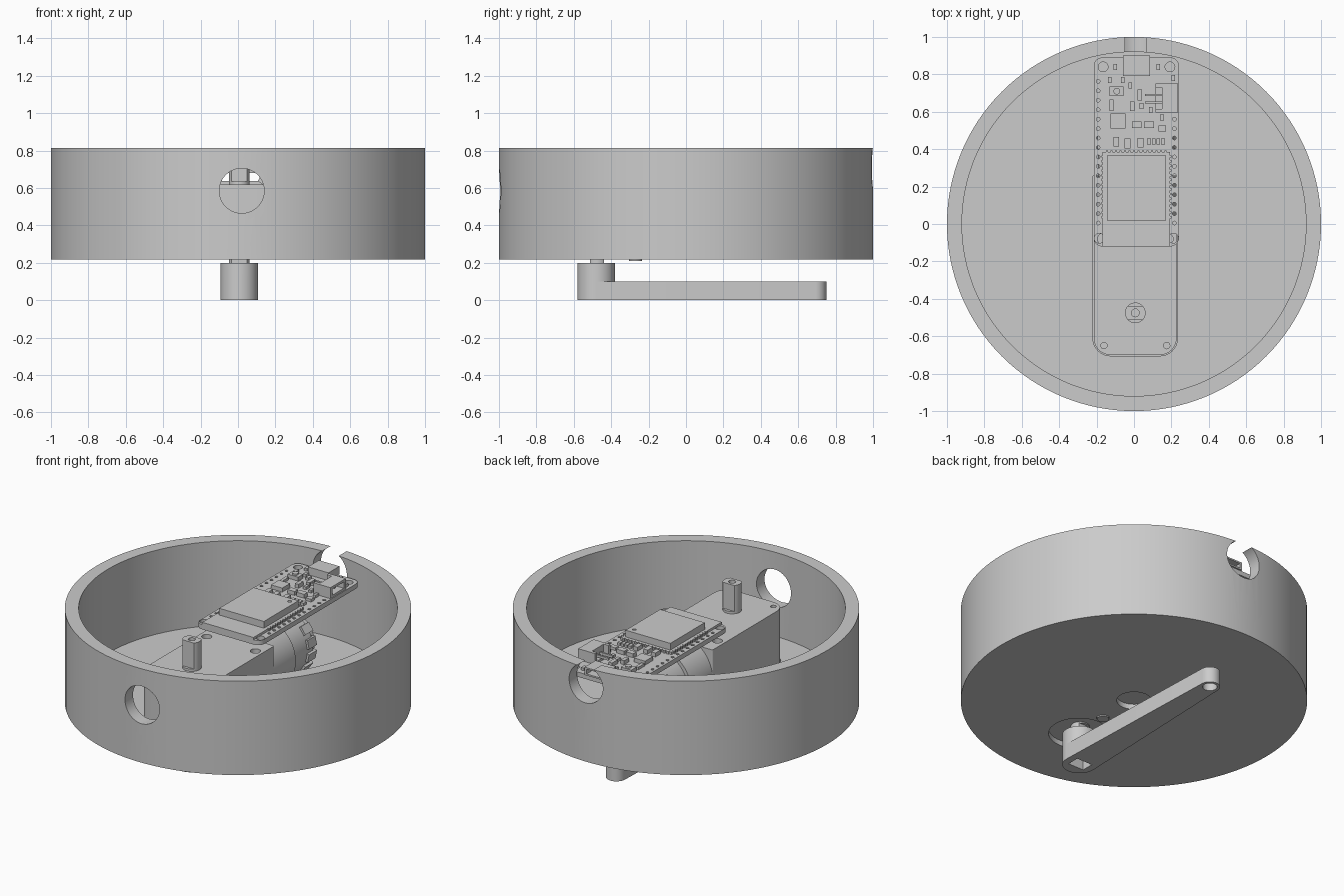
import bpy, bmesh, math
from mathutils import Matrix, Vector

cube = bpy.data.objects.get("Cube")
if cube:
    bpy.data.objects.remove(cube)

grey = bpy.data.materials.new("plain_grey")
grey.use_nodes = True
grey.diffuse_color = (0.6, 0.6, 0.6, 1)
bsdf = next(n for n in grey.node_tree.nodes if n.type == 'BSDF_PRINCIPLED')
bsdf.inputs["Base Color"].default_value = (0.6, 0.6, 0.6, 1)
CX = 0.007  # centre line of the drive unit


def add_box(bm, x, y, z):
    """Box from three (low, high) ranges."""
    mid = Vector([(a + b) / 2 for a, b in (x, y, z)])
    size = [b - a for a, b in (x, y, z)] + [1]
    bmesh.ops.create_cube(bm, size=1, matrix=Matrix.Translation(mid) @ Matrix.Diagonal(size))


def add_cyl(bm, r, start, end, axis='Z', seg=32):
    """Cylinder from start point along an axis to a given coordinate."""
    i = 'XYZ'.index(axis)
    mid = Vector(start)
    depth = abs(end - mid[i])
    mid[i] = (mid[i] + end) / 2
    rot = Matrix.Rotation(math.pi / 2, 4, 'X') if axis == 'Y' else Matrix()
    bmesh.ops.create_cone(bm, cap_ends=True, segments=seg, radius1=r, radius2=r,
                          depth=depth, matrix=Matrix.Translation(mid) @ rot)


def add_prism(bm, outline, z0, z1):
    """Extrude a flat outline upwards."""
    face = bm.faces.new([bm.verts.new((x, y, z0)) for x, y in outline])
    top = bmesh.ops.extrude_face_region(bm, geom=[face])['geom']
    bmesh.ops.translate(bm, verts=[v for v in top if isinstance(v, bmesh.types.BMVert)],
                        vec=(0, 0, z1 - z0))
    bmesh.ops.recalc_face_normals(bm, faces=bm.faces)


def arc(cx, cy, r, a0, a1, n=8):
    return [(cx + r * math.cos(math.radians(a0 + (a1 - a0) * i / n)),
             cy + r * math.sin(math.radians(a0 + (a1 - a0) * i / n))) for i in range(n + 1)]


def rounded(x0, x1, y0, y1, r_front, r_back):
    return (arc(x0 + r_front, y0 + r_front, r_front, 180, 270)
            + arc(x1 - r_front, y0 + r_front, r_front, 270, 360)
            + arc(x1 - r_back, y1 - r_back, r_back, 0, 90)
            + arc(x0 + r_back, y1 - r_back, r_back, 90, 180))


def make(name, build):
    bm = bmesh.new()
    build(bm)
    mesh = bpy.data.meshes.new(name)
    bm.to_mesh(mesh)
    bm.free()
    mesh.materials.append(grey)
    ob = bpy.data.objects.new(name, mesh)
    bpy.context.collection.objects.link(ob)
    return ob


def carve(ob, build, operation='DIFFERENCE'):
    """Boolean with a temporary cutter, baked into the mesh."""
    cutter = make("cutter", build)
    cutter.hide_render = True
    mod = ob.modifiers.new("carve", 'BOOLEAN')
    mod.object, mod.operation, mod.solver = cutter, operation, 'EXACT'
    graph = bpy.context.evaluated_depsgraph_get()
    baked = bpy.data.meshes.new_from_object(ob.evaluated_get(graph))
    ob.modifiers.clear()
    ob.data = baked
    bpy.data.objects.remove(cutter)


# Round open housing with a shallow floor pocket for the gearbox
housing = make("housing", lambda bm: add_cyl(bm, 1, (0, 0, 0.217), 0.815, seg=128))
carve(housing, lambda bm: add_cyl(bm, 0.92, (0, 0, 0.28), 0.9, seg=128))
carve(housing, lambda bm: add_prism(
    bm, rounded(-0.22, 0.233, -0.705, 0.26, 0.095, 0.01), 0.25, 0.4))


def housing_holes(bm):
    add_cyl(bm, 0.12, (0.02, -1.1, 0.585), -0.8, 'Y', 48)
    add_cyl(bm, 0.12, (0.01, 0.8, 0.71), 1.1, 'Y', 48)
    add_cyl(bm, 0.175, (0, -0.495, 0.1), 0.3, seg=48)
    add_cyl(bm, 0.1, (0, 0, 0.1), 0.3, seg=48)
    add_cyl(bm, 0.038, (CX, -0.27, 0.1), 0.3, seg=24)


carve(housing, housing_holes)

# Gearbox with screw holes
gearbox = make("gearbox", lambda bm: add_prism(
    bm, rounded(-0.215, 0.228, -0.7, 0.04, 0.09, 0.01), 0.252, 0.62))


def gearbox_holes(bm):
    for side in (-1, 1):
        add_cyl(bm, 0.017, (CX + side * 0.168, -0.65, 0.5), 0.7, seg=16)
        add_cyl(bm, 0.03, (CX + side * 0.172, -0.08, 0.55), 0.7, seg=20)


carve(gearbox, gearbox_holes)
make("locating_peg", lambda bm: add_cyl(bm, 0.035, (CX, -0.27, 0.211), 0.26))

# Motor can, flattened above and below
for name, r, y0, y1, low, high in (("motor_collar", 0.222, 0.03, 0.255, 0.252, 0.637),
                                   ("motor_can", 0.2, 0.25, 0.46, 0.285, 0.62),
                                   ("motor_end_cap", 0.17, 0.46, 0.52, 0.285, 0.6)):
    part = make(name, lambda bm: add_cyl(bm, r, (CX, y0, 0.44), y1, 'Y', 48))
    carve(part, lambda bm: add_box(bm, (-0.5, 0.5), (0, 0.8), (low, high)), 'INTERSECT')


def cap_ribs(bm):
    for base in (0, 180):
        for angle in (-36, -12, 12, 36):
            spin = Matrix.Rotation(math.radians(base + angle), 4, 'Y')
            place = Matrix.Translation((CX, 0.44, 0.44)) @ spin @ Matrix.Translation((0.198, 0, 0))
            bmesh.ops.create_cube(bm, size=1, matrix=place @ Matrix.Diagonal((0.03, 0.08, 0.055, 1)))


make("motor_cap_ribs", cap_ribs)

# Output shaft with two flats along each end
shaft = make("drive_shaft", lambda bm: add_cyl(bm, 0.055, (CX, -0.475, 0.1), 0.8))


def shaft_cuts(bm):
    for z in ((0, 0.245), (0.635, 0.9)):
        add_box(bm, (-0.1, 0.1), (-0.6, -0.512), z)
        add_box(bm, (-0.1, 0.1), (-0.438, -0.35), z)
    for z in (0.05, 0.7):
        add_cyl(bm, 0.021, (CX, -0.475, z), z + 0.15, seg=20)


carve(shaft, shaft_cuts)

# Tapered crank arm with raised hub
arm = make("crank_arm", lambda bm: add_prism(
    bm, arc(CX, -0.48, 0.1, 177, 363, 24) + arc(CX, 0.69, 0.06, 3, 177, 16), 0, 0.1))
carve(arm, lambda bm: add_cyl(bm, 0.1, (CX, -0.48, 0), 0.2, seg=48), 'UNION')


def arm_holes(bm):
    add_box(bm, (CX - 0.055, CX + 0.055), (-0.514, -0.436), (-0.1, 0.3))
    add_cyl(bm, 0.042, (CX, 0.69, -0.1), 0.07)


carve(arm, arm_holes)

# Circuit board with edge and corner holes
TOP = 0.71
board = make("circuit_board", lambda bm: add_prism(
    bm, rounded(-0.215, 0.24, -0.12, 0.89, 0.045, 0.045), 0.68, TOP))


def board_holes(bm):
    for x, count in ((-0.192, 16), (0.216, 12)):
        for k in range(count):
            add_cyl(bm, 0.01, (x, 0.005 + k * 0.0505, 0.6), 0.8, seg=10)
    for x, y in ((-0.165, 0.84), (0.192, 0.84), (-0.186, -0.076), (0.211, -0.076)):
        add_cyl(bm, 0.026, (x, y, 0.6), 0.8, seg=20)


carve(board, board_holes)

# Radio module: carrier, shield with marker dimple, solder teeth
make("radio_carrier", lambda bm: add_box(bm, (-0.168, 0.193), (-0.12, 0.385), (TOP, 0.725)))
shield = make("radio_shield", lambda bm: add_box(bm, (-0.145, 0.17), (0.018, 0.365), (0.725, 0.768)))
carve(shield, lambda bm: add_cyl(bm, 0.012, (0.133, 0.33, 0.763), 0.8, seg=16))


def solder_teeth(bm):
    for k in range(14):
        y = 0.03 + k * 0.025
        for x in (-0.168, 0.193):
            add_box(bm, (x - 0.007, x + 0.007), (y, y + 0.012), (TOP, 0.727))
        x = -0.15 + k * 0.024
        add_box(bm, (x, x + 0.012), (0.38, 0.392), (TOP, 0.727))


make("solder_teeth", solder_teeth)

# Cable socket facing the rear notch
socket = make("cable_socket", lambda bm: add_box(bm, (-0.06, 0.085), (0.79, 0.9), (TOP, 0.76)))
carve(socket, lambda bm: add_box(bm, (-0.045, 0.07), (0.83, 1), (0.72, 0.75)))

# Battery connector, open at both ends
battery = make("battery_connector", lambda bm: add_box(bm, (0.115, 0.235), (0.595, 0.75), (TOP, 0.78)))


def battery_slots(bm):
    add_box(bm, (0.05, 0.15), (0.615, 0.73), (0.725, 0.9))
    add_box(bm, (0.16, 0.26), (0.615, 0.73), (0.725, 0.765))


carve(battery, battery_slots)


def battery_pins(bm):
    for y in (0.65, 0.69):
        add_box(bm, (0.06, 0.2), (y - 0.006, y + 0.006), (0.73, 0.745))


make("battery_pins", battery_pins)


# Small chips: x, y, width, depth
def chips(bm):
    for x, y, w, d in ((-0.085, 0.55, 0.08, 0.08), (0.015, 0.53, 0.05, 0.035),
                       (0.08, 0.53, 0.055, 0.035), (0.03, 0.69, 0.025, 0.06),
                       (-0.01, 0.63, 0.025, 0.05), (-0.095, 0.44, 0.03, 0.05),
                       (-0.035, 0.43, 0.03, 0.055), (0.035, 0.435, 0.03, 0.05)):
        add_box(bm, (x - w / 2, x + w / 2), (y - d / 2, y + d / 2), (TOP, 0.735))


make("chips", chips)


def small_parts(bm):
    spots = [(0.08 + k * 0.025, 0.44) for k in range(4)]
    spots += [(-0.1, 0.84), (0.13, 0.84), (-0.13, 0.77), (0.21, 0.78), (-0.12, 0.65),
              (-0.12, 0.62), (0.15, 0.57), (0.16, 0.51), (0.14, 0.51), (0.09, 0.61),
              (-0.02, 0.74), (0.04, 0.63), (-0.06, 0.77)]
    for x, y in spots:
        add_box(bm, (x - 0.01, x + 0.01), (y - 0.016, y + 0.016), (TOP, 0.727))


make("small_parts", small_parts)


def button(bm):
    add_box(bm, (-0.13, -0.055), (0.685, 0.735), (TOP, 0.735))
    add_cyl(bm, 0.018, (-0.092, 0.71, 0.735), 0.745, seg=20)


make("push_button", button)

# Smooth the round walls, keep edges crisp
bpy.ops.object.select_all(action='DESELECT')
for ob in bpy.context.collection.objects:
    if ob.type == 'MESH' and grey.name in ob.data.materials:
        ob.select_set(True)
        bpy.context.view_layer.objects.active = ob
bpy.ops.object.shade_smooth_by_angle(angle=math.radians(30))
